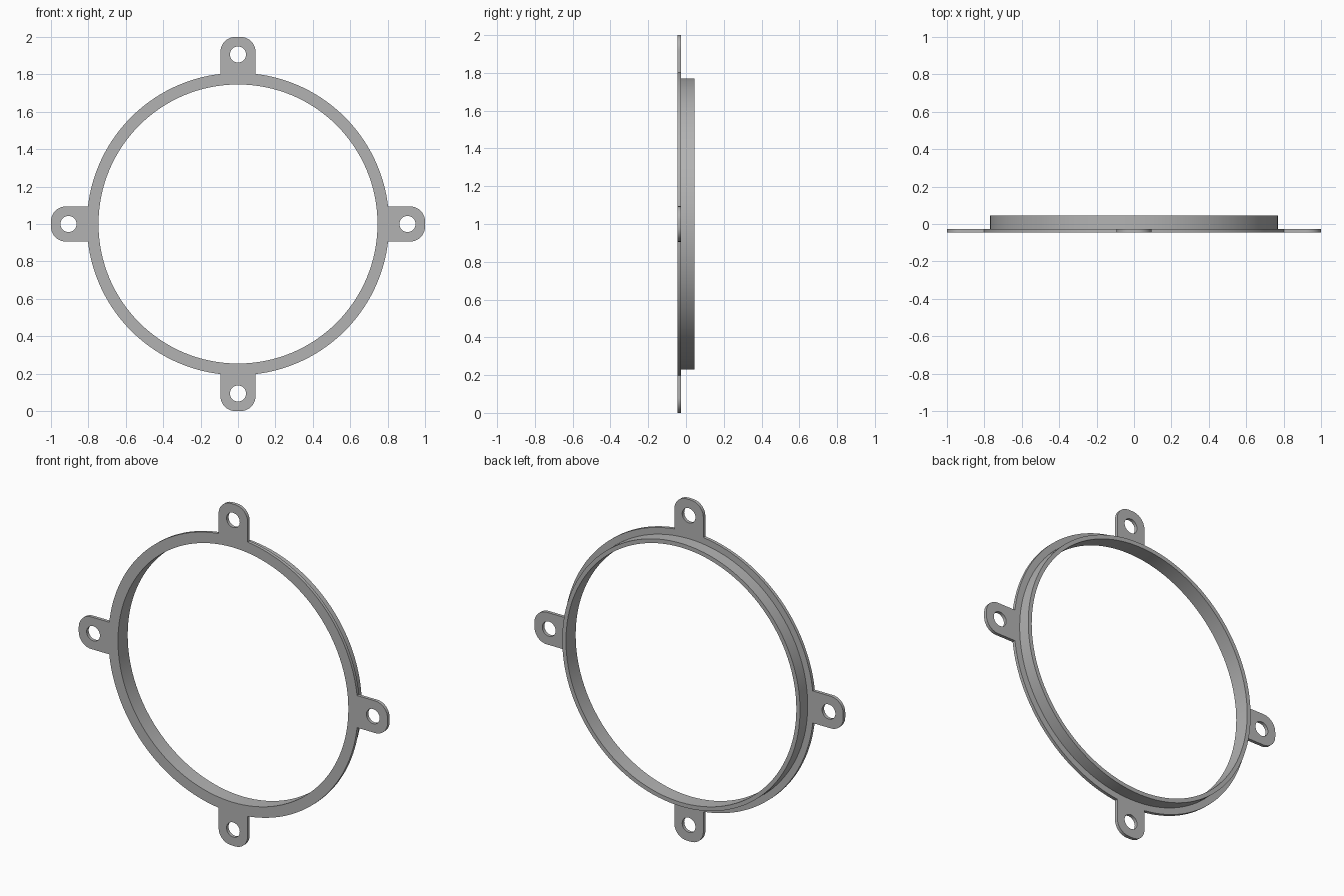
import bpy, bmesh, math
from mathutils import Matrix

if "Cube" in bpy.data.objects:
    bpy.data.objects.remove(bpy.data.objects["Cube"])

R_IN, R_COLLAR, R_FLANGE = 0.746, 0.77, 0.808
TAB_HALF, TAB_END, TAB_ROUND = 0.094, 1.0, 0.08
HOLE_POS, HOLE_R = 0.906, 0.043
Y_FRONT, Y_STEP, Y_BACK = -0.045, -0.026, 0.045
CENTRE_Z = 1.0

grey = bpy.data.materials.new("grey metal")
grey.diffuse_color = (0.45, 0.45, 0.45, 1)
grey.use_nodes = True
grey.node_tree.nodes["Principled BSDF"].inputs["Base Color"].default_value = grey.diffuse_color


def arc(cx, cy, r, a0, a1, n):
    return [(cx + r * math.cos(a0 + (a1 - a0) * i / n),
             cy + r * math.sin(a0 + (a1 - a0) * i / n)) for i in range(n + 1)]


def finish(name, bm):
    bmesh.ops.remove_doubles(bm, verts=bm.verts, dist=1e-5)
    bmesh.ops.recalc_face_normals(bm, faces=bm.faces)
    mesh = bpy.data.meshes.new(name)
    bm.to_mesh(mesh)
    bm.free()
    mesh.materials.append(grey)
    obj = bpy.data.objects.new(name, mesh)
    bpy.context.collection.objects.link(obj)
    bpy.ops.object.select_all(action='DESELECT')
    obj.select_set(True)
    bpy.context.view_layer.objects.active = obj
    bpy.ops.object.shade_smooth_by_angle(angle=math.radians(30))


# Flange outline: one rounded tab and a quarter rim, repeated four times
half = math.asin(TAB_HALF / R_FLANGE)
cx, cy = TAB_END - TAB_ROUND, TAB_HALF - TAB_ROUND
quarter = (arc(cx, -cy, TAB_ROUND, -math.pi / 2, 0, 10)
           + arc(cx, cy, TAB_ROUND, 0, math.pi / 2, 10)
           + arc(0, 0, R_FLANGE, half, math.pi / 2 - half, 32))
outline, loops = [], []
for k in range(4):
    c, s = math.cos(k * math.pi / 2), math.sin(k * math.pi / 2)
    outline += [(c * x - s * y, s * x + c * y) for x, y in quarter]
    loops.append(arc(c * HOLE_POS, s * HOLE_POS, HOLE_R, 0, 2 * math.pi, 32)[:-1])
loops += [outline, arc(0, 0, R_IN, 0, 2 * math.pi, 128)[:-1]]

# Flange plate: filled outline with bore and screw holes, given thickness
curve = bpy.data.curves.new("flange_profile", 'CURVE')
curve.dimensions = '2D'
curve.fill_mode = 'BOTH'
curve.extrude = (Y_STEP - Y_FRONT) / 2
for pts in loops:
    spline = curve.splines.new('POLY')
    spline.points.add(len(pts) - 1)
    for p, (x, y) in zip(spline.points, pts):
        p.co = (x, y, 0, 1)
    spline.use_cyclic_u = True
profile = bpy.data.objects.new("flange_profile", curve)
bpy.context.collection.objects.link(profile)
bpy.context.view_layer.update()
bm = bmesh.new()
bm.from_mesh(profile.to_mesh())
profile.to_mesh_clear()
bpy.data.objects.remove(profile)
bm.transform(Matrix.Translation((0, (Y_FRONT + Y_STEP) / 2, CENTRE_Z))
             @ Matrix.Rotation(math.pi / 2, 4, 'X'))
finish("flange_with_tabs", bm)

# Collar: thin ring standing on the back of the flange
bm = bmesh.new()
section = [(R_COLLAR, Y_STEP), (R_COLLAR, Y_BACK), (R_IN, Y_BACK), (R_IN, Y_STEP)]
rings = [[bm.verts.new((x, y, z + CENTRE_Z))
          for x, z in arc(0, 0, r, 0, 2 * math.pi, 128)[:-1]] for r, y in section]
for a, b in zip(rings, rings[1:]):
    for i in range(128):
        j = (i + 1) % 128
        bm.faces.new((a[i], a[j], b[j], b[i]))
bmesh.ops.recalc_face_normals(bm, faces=bm.faces)
finish("collar", bm)
